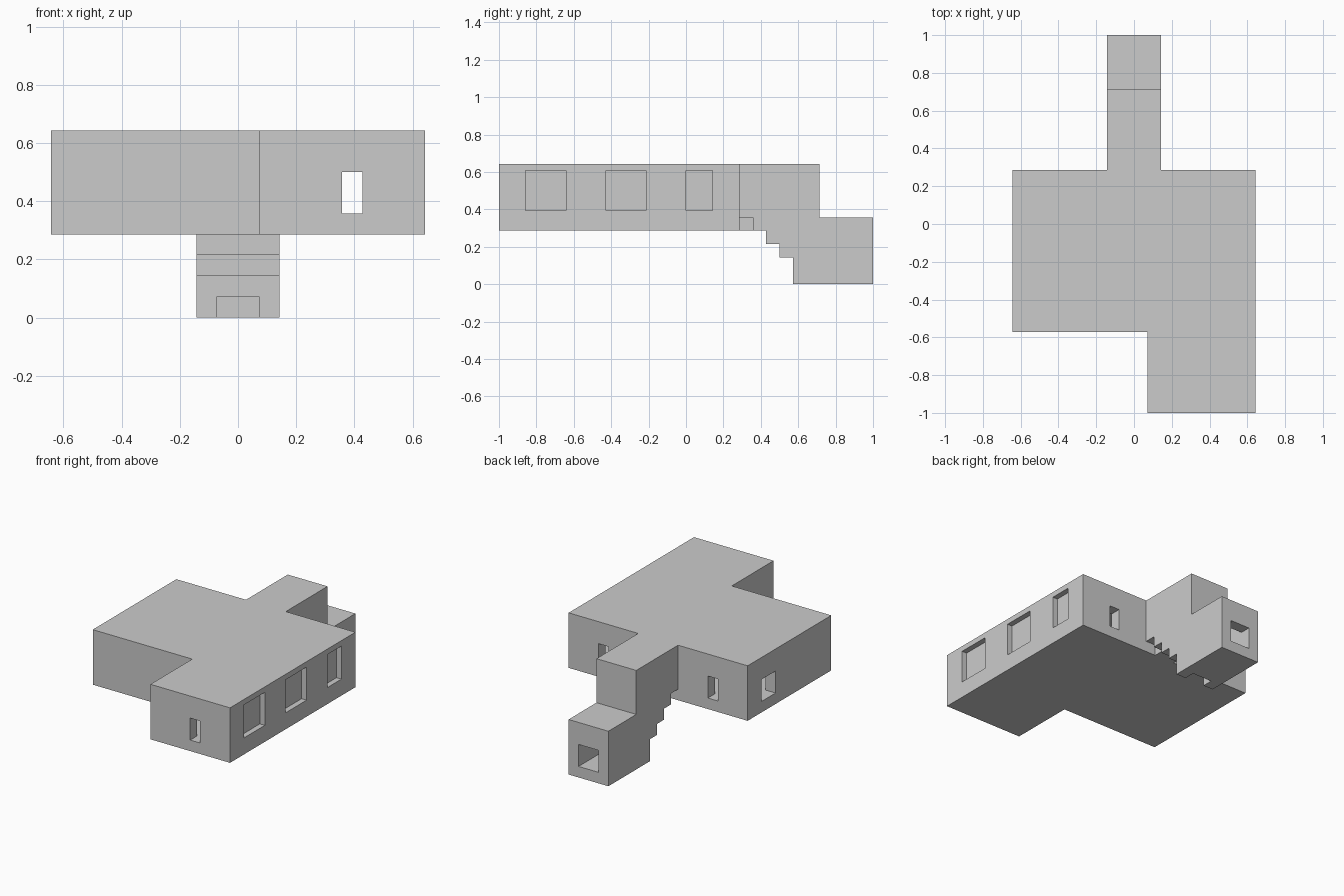
import bpy
import bmesh
from mathutils import Vector

if "Cube" in bpy.data.objects:
    bpy.data.objects.remove(bpy.data.objects["Cube"], do_unlink=True)

U = 1 / 14  # grid module that every wall and step follows


def prism(name, outline, axis, low, high):
    """Extrude a closed outline along x (outline in y, z) or z (outline in x, y)."""
    bm = bmesh.new()
    place = (lambda a, b: (low, a, b)) if axis == "x" else (lambda a, b: (a, b, low))
    face = bm.faces.new([bm.verts.new(Vector(place(a, b)) * U) for a, b in outline])
    top = bmesh.ops.extrude_face_region(bm, geom=[face])["geom"]
    shift = Vector((1, 0, 0) if axis == "x" else (0, 0, 1)) * (high - low) * U
    bmesh.ops.translate(bm, vec=shift, verts=[v for v in top if isinstance(v, bmesh.types.BMVert)])
    bmesh.ops.recalc_face_normals(bm, faces=bm.faces)
    mesh = bpy.data.meshes.new(name)
    bm.to_mesh(mesh)
    bm.free()
    obj = bpy.data.objects.new(name, mesh)
    bpy.context.collection.objects.link(obj)
    return obj


def box(name, x, y, z):
    corners = [(x[0], y[0]), (x[1], y[0]), (x[1], y[1]), (x[0], y[1])]
    return prism(name, corners, "z", *z)


def cut(target, cutter):
    cutter.hide_render = True
    mod = target.modifiers.new("cut", "BOOLEAN")
    mod.operation = "DIFFERENCE"
    mod.solver = "EXACT"
    mod.object = cutter
    bpy.context.view_layer.objects.active = target
    bpy.ops.object.modifier_apply(modifier=mod.name)
    bpy.data.objects.remove(cutter, do_unlink=True)


# Main building: hollow L-shaped shell
building = prism("main_building",
                 [(1, -14), (9, -14), (9, 4), (-9, 4), (-9, -8), (1, -8)], "z", 4, 9)
cut(building, prism("room_cutter",
                    [(2, -13), (8, -13), (8, 3), (-8, 3), (-8, -7), (2, -7)], "z", 5, 8))

# Doorway to the stairs and the narrow through windows
openings = [
    ((-1, 1), (2.5, 4.5), (5, 8)),
    ((5, 6), (-14.5, -12.5), (5, 7)),
    ((5, 6), (2.5, 4.5), (5, 7)),
    ((-6, -5), (2.5, 4.5), (5, 7)),
    ((-9.5, -7.5), (0, 2), (5, 7)),
]
for x, y, z in openings:
    cut(building, box("opening_cutter", x, y, z))

# Shallow window recesses along the left side
for y in [(-12, -9), (-6, -3), (0, 2)]:
    cut(building, box("recess_cutter", (8.5, 9.5), y, (5.5, 8.5)))

# Stair side walls with a stepped lower edge
wall = [(4, 5), (5, 5), (5, 4), (6, 4), (6, 3), (7, 3), (7, 2), (8, 2),
        (8, 0), (14, 0), (14, 5), (10, 5), (10, 9), (4, 9)]
for side, low in (("left", 1), ("right", -2)):
    prism(f"stair_wall_{side}", wall, "x", low, low + 1)

# Stair treads descending to the lower floor
inside = (-1, 1)
box("stair_landing", inside, (4, 6), (4, 5))
for i in range(3):
    box(f"stair_step_{i + 1}", inside, (6 + i, 7 + i), (3 - i, 4 - i))
box("lower_floor", inside, (9, 14), (0, 1))

# Stair roof, drop wall and the lintel over the exit
box("stair_roof", inside, (4, 10), (8, 9))
box("stair_drop_wall", inside, (9, 10), (4, 8))
box("lower_roof", inside, (10, 14), (4, 5))
box("exit_lintel", inside, (13, 14), (3, 4))
